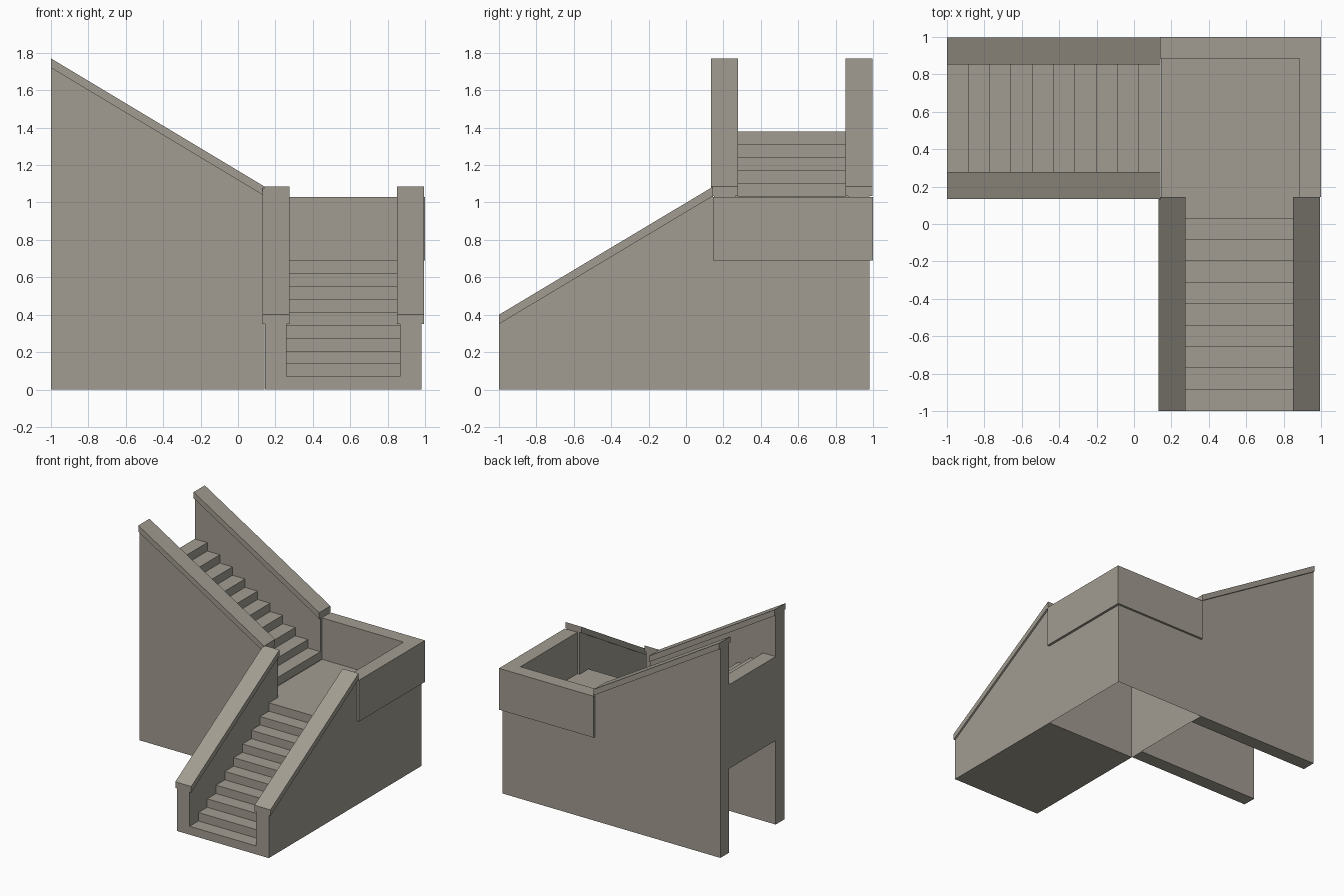
import bpy, bmesh

if "Cube" in bpy.data.objects:
    bpy.data.objects.remove(bpy.data.objects["Cube"])

# One flat concrete colour for the whole stair
stone = bpy.data.materials.new("warm grey concrete")
stone.diffuse_color = (0.36, 0.335, 0.285, 1)
stone.use_nodes = True
stone.node_tree.nodes["Principled BSDF"].inputs["Base Color"].default_value = stone.diffuse_color

STEPS, RISE = 10, 0.069
LANDING = 0.69
TURN = 0.145          # where both flights meet the landing


def finish(name, bm):
    bmesh.ops.recalc_face_normals(bm, faces=bm.faces)
    mesh = bpy.data.meshes.new(name)
    bm.to_mesh(mesh)
    bm.free()
    mesh.materials.append(stone)
    obj = bpy.data.objects.new(name, mesh)
    bpy.context.collection.objects.link(obj)
    return obj


def prism(name, profile, lo, hi, place):
    """Extrude a 2D profile between lo and hi; place maps (a, b, depth) to xyz."""
    bm = bmesh.new()
    face = bm.faces.new([bm.verts.new(place(a, b, lo)) for a, b in profile])
    new = bmesh.ops.extrude_face_region(bm, geom=[face])["geom"]
    shift = place(0, 0, hi - lo)
    bmesh.ops.translate(bm, vec=shift, verts=[v for v in new if isinstance(v, bmesh.types.BMVert)])
    return finish(name, bm)


def flight(name, base, end, walls, caps, place):
    """Ten steps between two sloped walls with overhanging caps.
    Runs along 'a' from -1 (outer end) to 'end' (landing side)."""
    upper = base > 0
    run = (end + 1) / STEPS
    # stepped block, rising away from the start of the flight
    pts = []
    for i in range(STEPS):
        z = base + RISE * (i + 1)
        pts += [(i * run, z), ((i + 1) * run, z)]
    pts = [(0, base)] + pts + [(end + 1, base)]
    along = (lambda t: end - t) if upper else (lambda t: t - 1)
    prism(name + "_steps", [(along(t), z) for t, z in pts], walls[0][1], walls[1][0], place)
    # side walls reach the ground, caps follow the slope
    z_start, z_end = (1.72, 1.035) if upper else (0.35, 1.035)
    for side, wall, cap in zip(("inner", "outer"), walls, caps):
        prism(f"{name}_{side}_wall", [(-1, 0), (end, 0), (end, z_end), (-1, z_start)], *wall, place)
        prism(f"{name}_{side}_cap",
              [(-1, z_start), (end, z_end), (end, z_end + 0.05), (-1, z_start + 0.05)], *cap, place)


# Lower flight climbs along +y, upper flight climbs along -x
flight("lower", 0, TURN, [(0.145, 0.26), (0.865, 0.98)], [(0.13, 0.275), (0.85, 0.995)],
       lambda a, b, d: (d, a, b))
flight("upper", LANDING, TURN - 0.003, [(0.149, 0.264), (0.867, 0.982)], [(0.134, 0.279), (0.852, 0.997)],
       lambda a, b, d: (a, d, b))

# Landing: hollow box, open underneath
bm = bmesh.new()
bmesh.ops.create_cube(bm, size=1)
for v in bm.verts:
    v.co = (0.98 if v.co.x > 0 else TURN, 0.982 if v.co.y > 0 else TURN, LANDING if v.co.z > 0 else 0)
bottom = [f for f in bm.faces if f.calc_center_median().z < 0.01]
bmesh.ops.delete(bm, geom=bottom, context="FACES")
finish("landing", bm)

# L-shaped parapet around the two outer sides of the landing
prism("landing_parapet",
      [(0.885, TURN), (1, TURN), (1, 1), (0.14, 1), (0.14, 0.885), (0.885, 0.885)],
      LANDING, 1.03, lambda a, b, d: (a, b, d))
